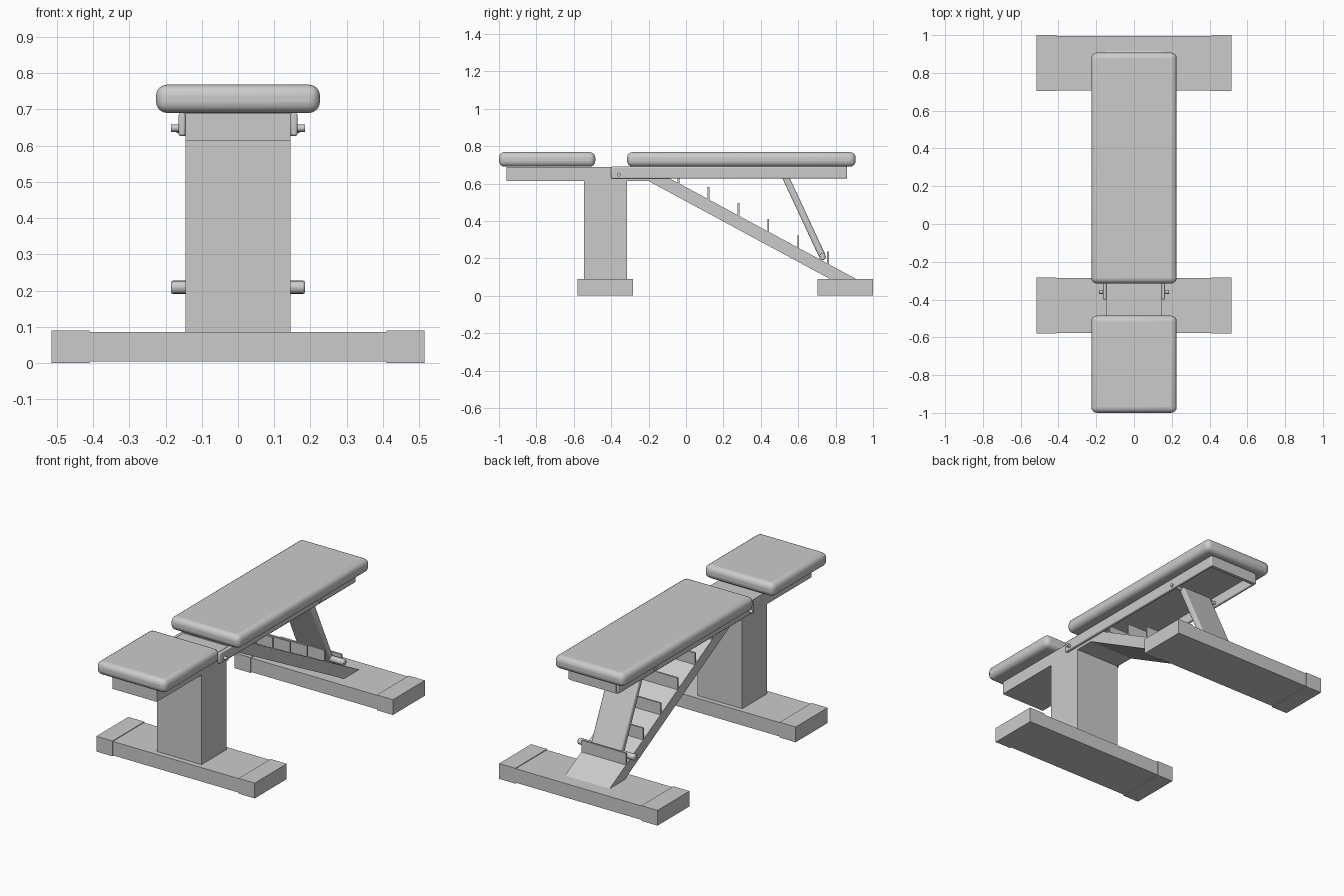
import bpy, bmesh, math
from mathutils import Vector

cube = bpy.data.objects.get("Cube")
if cube:
    bpy.data.objects.remove(cube, do_unlink=True)

GREY = (0.6, 0.6, 0.6, 1)
grey = bpy.data.materials.new("light grey")
grey.use_nodes = True
grey.diffuse_color = GREY
grey.node_tree.nodes["Principled BSDF"].inputs["Base Color"].default_value = GREY


def finish(name, bm, bevel=0, segments=3, smooth=False):
    bmesh.ops.recalc_face_normals(bm, faces=bm.faces)
    mesh = bpy.data.meshes.new(name)
    bm.to_mesh(mesh)
    bm.free()
    mesh.materials.append(grey)
    obj = bpy.data.objects.new(name, mesh)
    bpy.context.collection.objects.link(obj)
    if bevel:
        mod = obj.modifiers.new("rounded edges", "BEVEL")
        mod.width, mod.segments = bevel, segments
    if smooth:
        bpy.ops.object.select_all(action="DESELECT")
        obj.select_set(True)
        bpy.context.view_layer.objects.active = obj
        bpy.ops.object.shade_smooth_by_angle(angle=math.radians(40))
    return obj


def box(name, x, y, z, **style):
    """Box from (min, max) ranges."""
    bm = bmesh.new()
    bmesh.ops.create_cube(bm, size=1)
    for v in bm.verts:
        v.co = [r[0] if c < 0 else r[1] for c, r in zip(v.co, (x, y, z))]
    return finish(name, bm, **style)


def extrude(name, points, half, **style):
    """Side profile in (y, z) extruded across x."""
    bm = bmesh.new()
    face = bm.faces.new([bm.verts.new((-half, y, z)) for y, z in points])
    new = bmesh.ops.extrude_face_region(bm, geom=[face])["geom"]
    bmesh.ops.translate(bm, vec=(2 * half, 0, 0),
                        verts=[g for g in new if isinstance(g, bmesh.types.BMVert)])
    return finish(name, bm, **style)


def rod(name, y, z, radius, half, **style):
    """Round bar lying across x."""
    points = [(y + radius * math.cos(i * math.tau / 16),
               z + radius * math.sin(i * math.tau / 16)) for i in range(16)]
    return extrude(name, points, half, smooth=True, **style)


# Feet with end caps
for side, y0, y1 in (("front", -0.58, -0.283), ("rear", 0.703, 1.0)):
    box(side + "_foot", (-0.42, 0.42), (y0 + 0.004, y1 - 0.004), (0.004, 0.086))
    for label, x in (("right", (-0.515, -0.41)), ("left", (0.41, 0.515))):
        box(f"{side}_{label}_foot_cap", x, (y0, y1), (0, 0.09))

# Post and the top beam that runs down to the rear foot
W = 0.145
box("post", (-W, W), (-0.545, -0.315), (0.08, 0.62))
extrude("main_beam", [(-0.96, 0.613), (-0.2, 0.613), (0.78, 0.084), (0.92, 0.084),
                      (-0.2, 0.688), (-0.96, 0.688)], W)

# Ladder of catch plates along the slope
for i in range(6):
    y = -0.04 + 0.16 * i
    surface = 0.688 - 0.539 * (y + 0.2)
    top = min(surface + 0.066, 0.64)
    box(f"catch_plate_{i + 1}", (-W, W), (y - 0.005, y + 0.005), (surface - 0.02, top))

# Backrest frame
for label, s in (("right", -1), ("left", 1)):
    box(label + "_back_rail", sorted((s * W, s * 0.164)), (-0.4, 0.862), (0.626, 0.69),
        bevel=0.006, segments=2, smooth=True)
box("back_end_rail", (-0.15, 0.15), (0.842, 0.862), (0.626, 0.69))
box("back_panel", (-0.15, 0.15), (-0.3, 0.85), (0.684, 0.694))

# Pivot pins
rod("front_pivot_pin", -0.36, 0.648, 0.01, 0.185)
rod("strut_pivot_pin", 0.525, 0.645, 0.01, 0.17)

# Support strut and its resting bar
top, low = Vector((0.525, 0.65)), Vector((0.73, 0.21))
d = (low - top).normalized()
n = Vector((-d.y, d.x)) * 0.018
extrude("support_strut", [top + n, top - n, low - n, low + n], 0.1,
        bevel=0.01, smooth=True)
rod("resting_bar", 0.73, 0.209, 0.018, 0.185, bevel=0.005, segments=2)

# Cushions
for name, y in (("seat_cushion", (-1.0, -0.485)), ("back_cushion", (-0.315, 0.907))):
    box(name, (-0.226, 0.226), y, (0.69, 0.768), bevel=0.03, segments=4, smooth=True)
